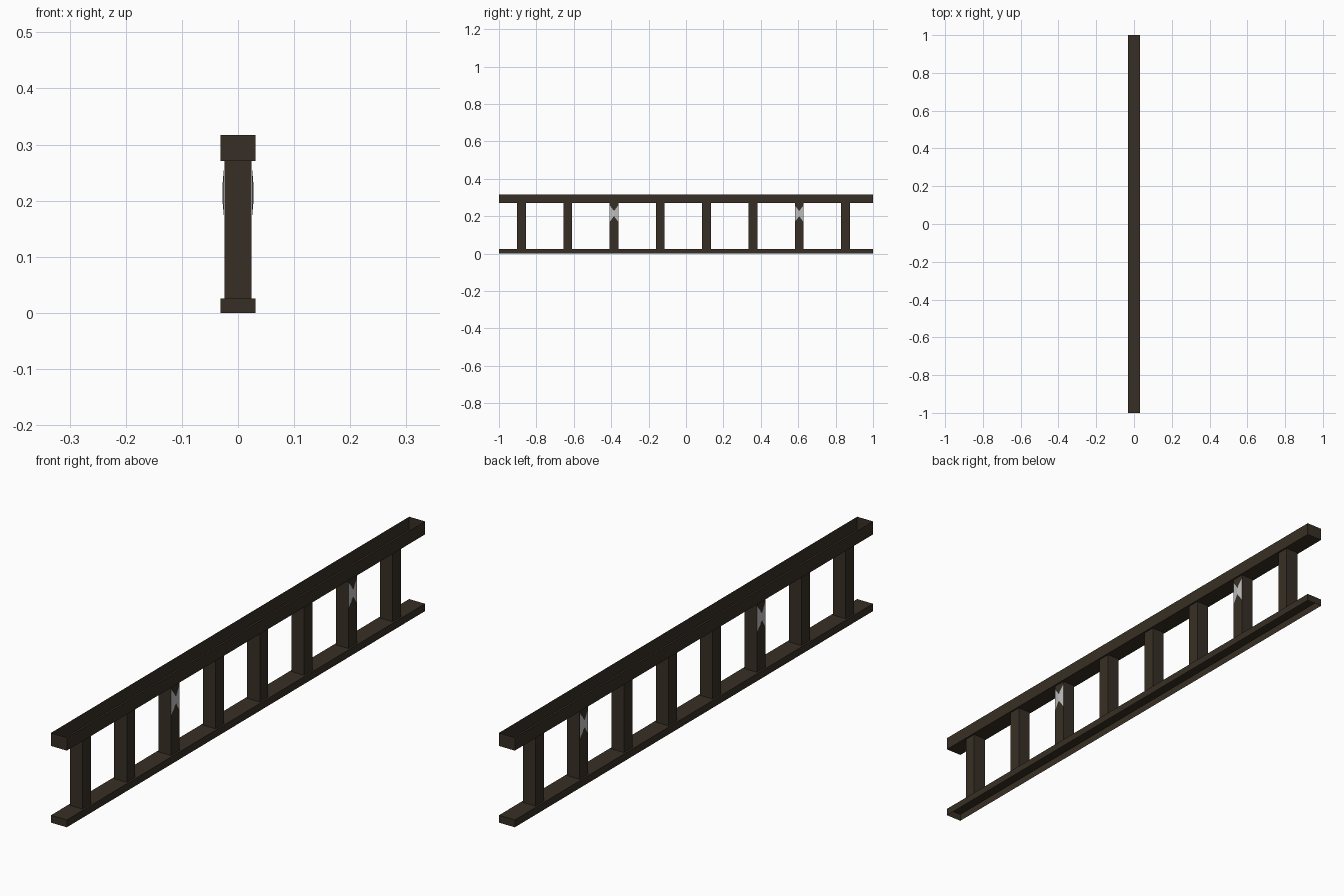
import bpy, bmesh

if "Cube" in bpy.data.objects:
    bpy.data.objects.remove(bpy.data.objects["Cube"])


def material(name, rgb):
    m = bpy.data.materials.new(name)
    m.diffuse_color = (*rgb, 1)
    m.use_nodes = True
    m.node_tree.nodes["Principled BSDF"].inputs["Base Color"].default_value = m.diffuse_color
    return m


WOOD = material("dark brown wood", (0.038, 0.028, 0.018))
METAL = material("light grey metal", (0.52, 0.52, 0.52))


def finish(name, bm, mat):
    mesh = bpy.data.meshes.new(name)
    bm.to_mesh(mesh)
    bm.free()
    mesh.materials.append(mat)
    ob = bpy.data.objects.new(name, mesh)
    bpy.context.collection.objects.link(ob)


def box(name, hx, y0, y1, z0, z1, open_sides=()):
    """Box centred on x; open_sides lists the z directions left without a face."""
    bm = bmesh.new()
    bmesh.ops.create_cube(bm, size=1)
    for v in bm.verts:
        v.co = (v.co.x * 2 * hx,
                (y0 + y1) / 2 + v.co.y * (y1 - y0),
                (z0 + z1) / 2 + v.co.z * (z1 - z0))
    bm.normal_update()
    gone = [f for f in bm.faces if round(f.normal.z) in open_sides]
    bmesh.ops.delete(bm, geom=gone, context='FACES_ONLY')
    finish(name, bm, WOOD)


# Rails: upper one is an open-topped trough, lower one is open underneath
box("top_rail", 0.031, -1, 1, 0.271, 0.317, (1,))
box("bottom_rail", 0.031, -1, 1, 0, 0.026, (-1,))

# Eight evenly spaced posts, ends hidden in the rails
HALF = 0.0235
posts = [-0.88 + i * 0.2475 for i in range(8)]
for i, y in enumerate(posts):
    box(f"post_{i + 1}", 0.0245, y - HALF, y + HALF, 0.026, 0.271, (1, -1))

# Bow-tie plates on both sides of two posts, raised along the middle
for i in (2, 6):
    for side, label in ((1, "right"), (-1, "left")):
        bm = bmesh.new()
        cols = []
        for dy, x, h in ((-HALF, 0.0249, 0.045), (0, 0.0277, 0.014), (HALF, 0.0249, 0.045)):
            cols.append([bm.verts.new((side * x, posts[i] + dy, 0.214 + s * h))
                         for s in (-1, 1)])
        for a, b in zip(cols, cols[1:]):
            quad = [a[0], b[0], b[1], a[1]]
            bm.faces.new(quad if side > 0 else quad[::-1])
        finish(f"bow_plate_{i + 1}_{label}", bm, METAL)
